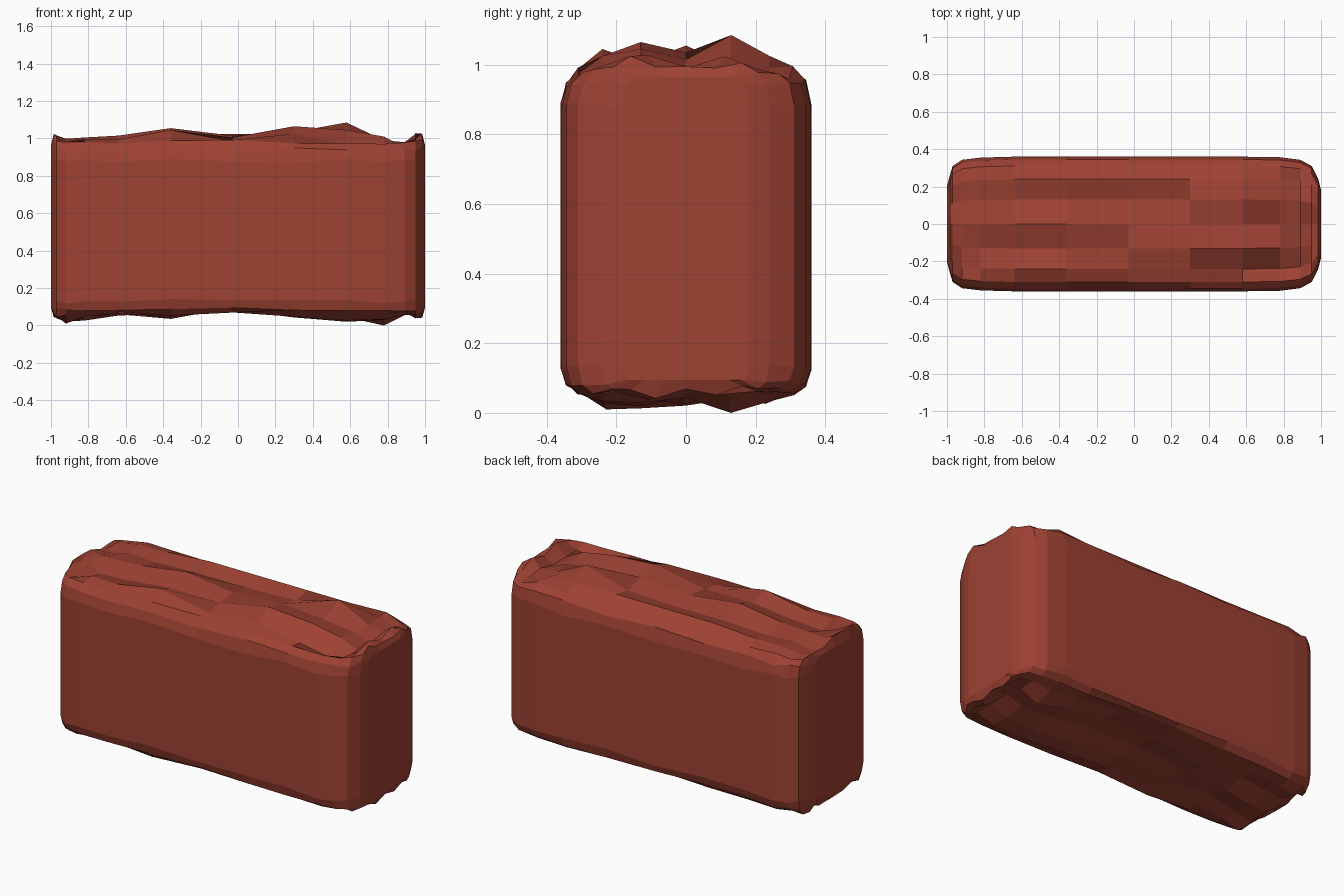
import bpy, bmesh, random

random.seed(4)
cube = bpy.data.objects.get("Cube")
if cube:
    bpy.data.objects.remove(cube, do_unlink=True)

# Clay colour
clay = bpy.data.materials.new("red clay")
colour = (0.342, 0.054, 0.033, 1)
clay.use_nodes = True
clay.diffuse_color = colour
clay.node_tree.nodes["Principled BSDF"].inputs["Base Color"].default_value = colour

# Columns along the length: x, half depth there, highest top, lowest underside
COLUMNS = [
    (-1, .20, 1.0, .06), (-.985, .26, 1.03, .04), (-.97, .31, 1.02, .03),
    (-.92, .343, 1.0, .01), (-.82, .355, 1.015, .02), (-.64, .36, 1.015, .045),
    (-.36, .36, 1.055, .03), (-.03, .36, 1.025, .055), (.3, .36, 1.065, .04),
    (.58, .36, 1.085, .02), (.78, .357, 1.01, 0), (.89, .343, .995, .04),
    (.95, .31, 1.03, .03), (.985, .24, 1.03, .04), (1, .18, 1.0, .06)]
HALF_DEPTH = .36
ROWS = [-.36, -.345, -.31, -.24, -.13, 0, .13, .24, .31, .345, .36]
LAST_COLUMN, LAST_ROW = len(COLUMNS) - 1, len(ROWS) - 1

# Rounded shoulders of the outer rows, and softer ends
TOP_SHOULDER = [.88, .945, .985]
BOTTOM_SHOULDER = [.13, .085, .05]
END_FALL = .035

# Hollows in the middle of the top, in hundredths, row by row
HOLLOWS = [
    (2, 2, 1, 4, 4, 12, 8),
    (5, 4, 5, 2, 0, 4, 0),
    (1, 0, 0, 1, 3, 7, 2),
    (2, 3, 6, 3, 6, 0, 2),
    (1, 1, 3, 0, 4, 6, 2)]
FIRST_HOLLOW = (4, 3)


def hollow(i, j, top):
    """Depth of the broken surface below its highest level."""
    a, b = i - FIRST_HOLLOW[0], j - FIRST_HOLLOW[1]
    if top and 0 <= a < len(HOLLOWS[0]) and 0 <= b < len(HOLLOWS):
        return HOLLOWS[b][a] / 100
    return random.uniform(0, .045)


def rough_face(bm, top):
    """Grid of vertices with broken, uneven heights."""
    grid = []
    for i, (x, depth, high, low) in enumerate(COLUMNS):
        line = []
        for j, y in enumerate(ROWS):
            row = min(j, LAST_ROW - j)
            fall = END_FALL if i in (0, LAST_COLUMN) else hollow(i, j, top)
            z = high - fall if top else low + fall
            if row < len(TOP_SHOULDER):
                chip = random.uniform(-.012, .012)
                z = (min(z, TOP_SHOULDER[row] + chip) if top
                     else max(z, BOTTOM_SHOULDER[row] + chip))
            line.append(bm.verts.new((x, y * depth / HALF_DEPTH, z)))
        grid.append(line)
    for i in range(LAST_COLUMN):
        for j in range(LAST_ROW):
            quad = [grid[i][j], grid[i + 1][j], grid[i + 1][j + 1], grid[i][j + 1]]
            bm.faces.new(quad if top else quad[::-1])
    return grid


def rim(grid):
    """Border vertices in order round the block."""
    return ([line[0] for line in grid] + grid[-1][1:]
            + [line[-1] for line in grid[-2::-1]] + grid[0][-2:0:-1])


# Rough top and underside
bm = bmesh.new()
upper = rough_face(bm, True)
lower = rough_face(bm, False)

# Lowest points of the underside
for i, y in ((10, .13), (3, -.24), (9, -.13)):
    lower[i][ROWS.index(y)].co.z = COLUMNS[i][3]

# Smooth upright walls
top_rim, bottom_rim = rim(upper), rim(lower)
for k in range(len(top_rim)):
    n = (k + 1) % len(top_rim)
    bm.faces.new([bottom_rim[k], bottom_rim[n], top_rim[n], top_rim[k]])
bmesh.ops.recalc_face_normals(bm, faces=bm.faces[:])

mesh = bpy.data.meshes.new("brick")
bm.to_mesh(mesh)
bm.free()
mesh.materials.append(clay)
brick = bpy.data.objects.new("brick", mesh)
bpy.context.collection.objects.link(brick)
